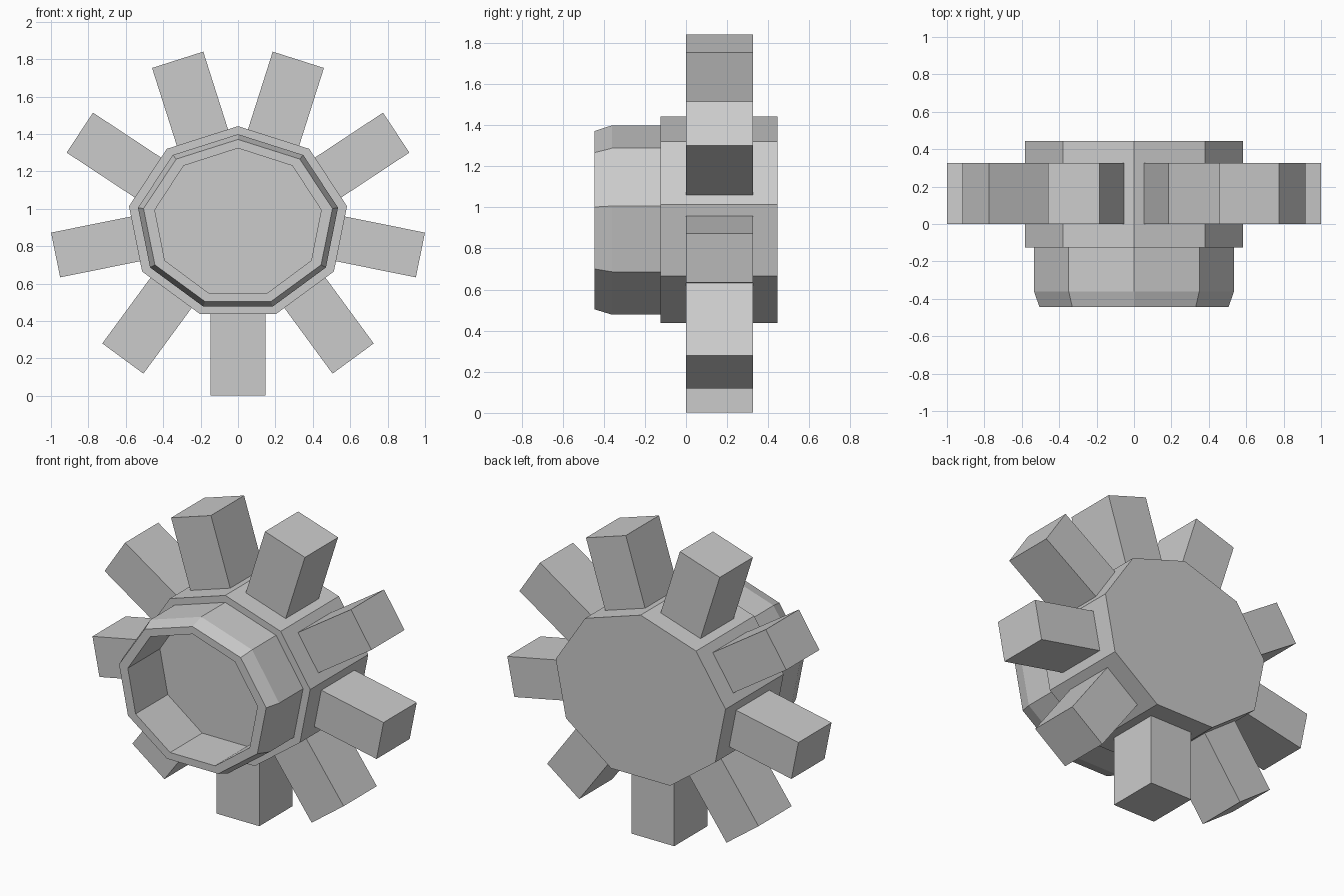
import bpy, bmesh
from math import sin, cos, radians
from mathutils import Vector, Matrix

cube = bpy.data.objects.get("Cube")
if cube:
    bpy.data.objects.remove(cube, do_unlink=True)

SIDES = 9
CENTRE_Z = 0.924

grey = bpy.data.materials.new("light grey")
grey.use_nodes = True
colour = (0.6, 0.6, 0.6, 1)
grey.diffuse_color = colour
grey.node_tree.nodes["Principled BSDF"].inputs["Base Color"].default_value = colour


def finish(name, bm):
    bmesh.ops.recalc_face_normals(bm, faces=bm.faces)
    mesh = bpy.data.meshes.new(name)
    bm.to_mesh(mesh)
    bm.free()
    mesh.materials.append(grey)
    obj = bpy.data.objects.new(name, mesh)
    bpy.context.collection.objects.link(obj)
    return obj


def ring_points(rx, rz, y):
    """Slightly flattened nine-sided ring with one corner on top."""
    angles = [radians(360 / SIDES * i) for i in range(SIDES)]
    return [Vector((rx * sin(a), y, CENTRE_Z + rz * cos(a))) for a in angles]


def loft(name, rings):
    """Skin a row of rings and cap both ends."""
    bm = bmesh.new()
    loops = [[bm.verts.new(p) for p in ring_points(*r)] for r in rings]
    for a, b in zip(loops, loops[1:]):
        for i in range(SIDES):
            j = (i + 1) % SIDES
            bm.faces.new((a[i], a[j], b[j], b[i]))
    bm.faces.new(loops[0])
    bm.faces.new(loops[-1])
    return finish(name, bm)


# Hub with stepped collar, bevelled lip and recessed front
BODY_RX, BODY_RZ = 0.592, 0.518
FLOOR_Y = -0.13
loft("hub", [
    (BODY_RX, BODY_RZ, 0.445),
    (BODY_RX, BODY_RZ, -0.125),
    (0.543, 0.475, -0.125),
    (0.543, 0.475, -0.36),
    (0.513, 0.447, -0.445),
    (0.452, 0.40, -0.445),
    (0.452, 0.40, FLOOR_Y),
])

# One block standing square on each flat of the hub
BLOCK_Y, BLOCK_DEPTH = 0.1625, 0.325
MARGIN, REACH, SINK = 0.056, 0.436, 0.02
corners = ring_points(BODY_RX, BODY_RZ, BLOCK_Y)
for i in range(SIDES):
    a, b = corners[i], corners[(i + 1) % SIDES]
    along = (b - a).normalized()
    depth = Vector((0, 1, 0))
    out = along.cross(depth)
    middle = (a + b) / 2
    if out.dot(middle - Vector((0, BLOCK_Y, CENTRE_Z))) < 0:
        out = -out
    centre = middle + out * (REACH - SINK) / 2
    turn = Matrix((along, depth, out)).transposed().to_4x4()
    size = Matrix.Diagonal(((b - a).length - 2 * MARGIN, BLOCK_DEPTH, REACH + SINK, 1))
    bm = bmesh.new()
    bmesh.ops.create_cube(bm, size=1, matrix=Matrix.Translation(centre) @ turn @ size)
    finish(f"block_{i + 1}", bm)
